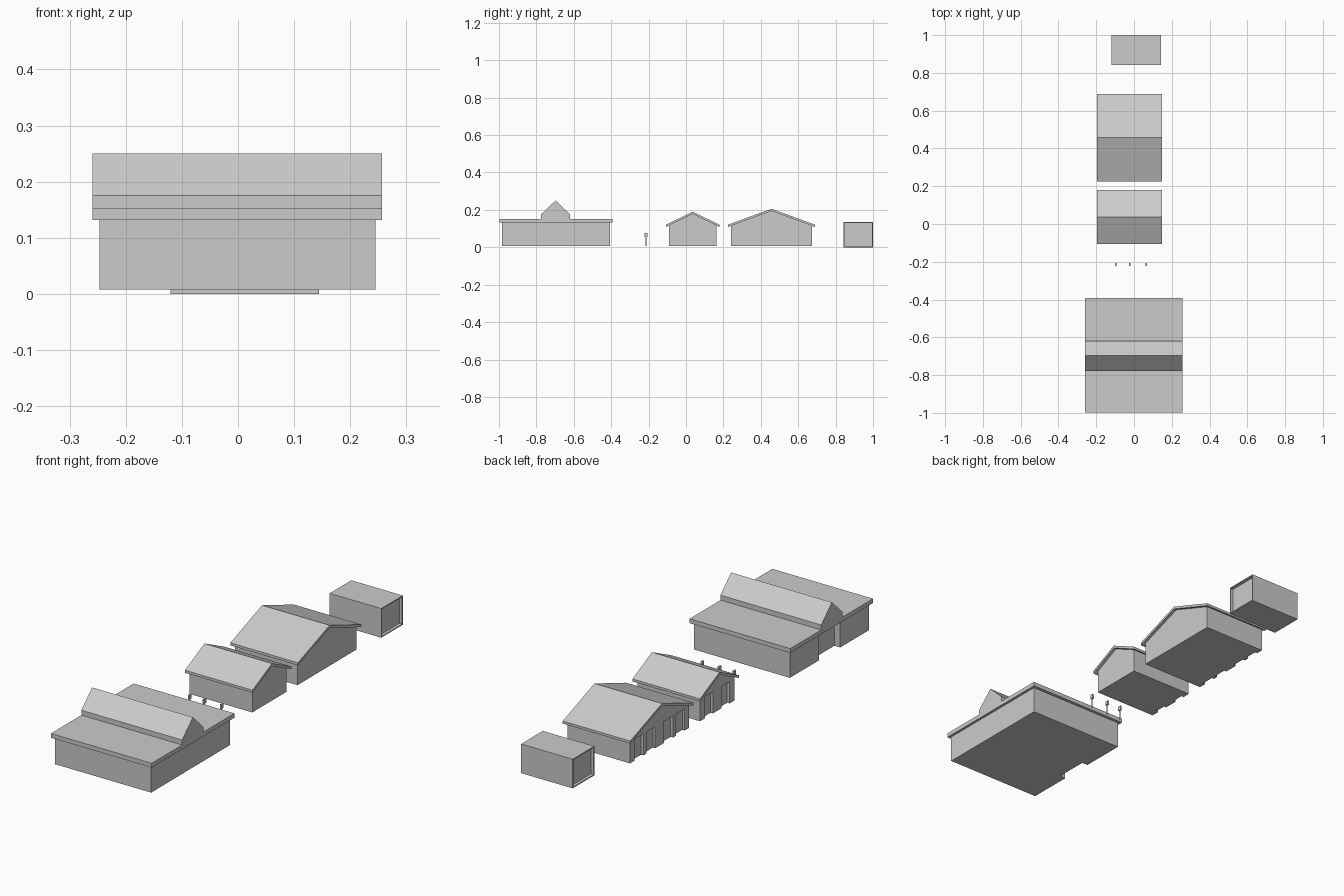
import bpy, bmesh

if "Cube" in bpy.data.objects:
    bpy.data.objects.remove(bpy.data.objects["Cube"])

grey = bpy.data.materials.new("light grey")
grey.diffuse_color = (0.6, 0.6, 0.6, 1)
grey.use_nodes = True
grey.node_tree.nodes["Principled BSDF"].inputs["Base Color"].default_value = grey.diffuse_color
GROUND = 0.008


def finish(name, bm):
    bmesh.ops.recalc_face_normals(bm, faces=bm.faces)
    mesh = bpy.data.meshes.new(name)
    bm.to_mesh(mesh)
    bm.free()
    mesh.materials.append(grey)
    obj = bpy.data.objects.new(name, mesh)
    bpy.context.collection.objects.link(obj)
    return obj


def extrude_x(name, x0, x1, profile):
    """Sweep a (y, z) outline along x."""
    bm = bmesh.new()
    face = bm.faces.new([bm.verts.new((x0, y, z)) for y, z in profile])
    moved = bmesh.ops.extrude_face_region(bm, geom=[face])["geom"]
    verts = [v for v in moved if isinstance(v, bmesh.types.BMVert)]
    bmesh.ops.translate(bm, verts=verts, vec=(x1 - x0, 0, 0))
    # extruding keeps the first cap only when it is still present
    if not any(all(abs(v.co.x - x0) < 1e-6 for v in f.verts) for f in bm.faces):
        bm.faces.new([v for v in bm.verts if abs(v.co.x - x0) < 1e-6])
    return finish(name, bm)


def box(name, x0, x1, y0, y1, z0, z1):
    return extrude_x(name, x0, x1, [(y0, z0), (y1, z0), (y1, z1), (y0, z1)])


def cut(obj, *bounds):
    """Carve box-shaped recesses out of an object."""
    for b in bounds:
        cutter = box("recess_cutter", *b)
        cutter.hide_render = True
        mod = obj.modifiers.new("recess", 'BOOLEAN')
        mod.operation = 'DIFFERENCE'
        mod.solver = 'EXACT'
        mod.object = cutter
        bpy.context.view_layer.objects.active = obj
        bpy.ops.object.modifier_apply(modifier=mod.name)
        bpy.data.objects.remove(cutter)


def gabled_house(label, mid, half_wall, half_roof, peak, eave, doors, door_width):
    """House with an overhanging pitched roof and door recesses on its left end."""
    t = 0.012
    slope = (peak - eave) / half_roof
    wall_top = peak - t - slope * half_wall
    walls = extrude_x(label + "_walls", -0.185, 0.136, [
        (mid - half_wall, GROUND), (mid + half_wall, GROUND),
        (mid + half_wall, wall_top), (mid, peak - t), (mid - half_wall, wall_top)])
    for off in doors:
        y = mid + off
        cut(walls, (-0.25, -0.173, y - door_width / 2, y + door_width / 2, -0.05, 0.108))
    extrude_x(label + "_roof", -0.197, 0.149, [
        (mid - half_roof, eave), (mid, peak), (mid + half_roof, eave),
        (mid + half_roof, eave - t), (mid, peak - t), (mid - half_roof, eave - t)])


# Main hall: walls with a recessed entrance, flat roof slab, raised ridge
hall = box("hall_walls", -0.247, 0.245, -0.985, -0.407, GROUND, 0.132)
cut(hall, (-0.3, -0.217, -0.775, -0.62, -0.05, 0.1319))
box("hall_flat_roof", -0.259, 0.257, -0.998, -0.393, 0.132, 0.152)
extrude_x("hall_ridge_roof", -0.259, 0.257, [
    (-0.776, 0.152), (-0.619, 0.152), (-0.619, 0.175), (-0.697, 0.25), (-0.776, 0.175)])

# Two gabled houses
gabled_house("small_house", 0.036, 0.126, 0.143, 0.19, 0.121, (-0.061, 0.061), 0.058)
gabled_house("large_house", 0.457, 0.216, 0.232, 0.206, 0.121,
             (-0.151, -0.065, 0.065, 0.151), 0.064)

# Storage box, recessed at both ends
store = box("storage_box", -0.12, 0.144, 0.842, 1.0, 0, 0.135)
cut(store, (0.13, 0.2, 0.847, 0.995, 0.005, 0.13),
    (-0.2, -0.106, 0.847, 0.995, 0.005, 0.13))

# Row of small posts with heads
for i, x in enumerate((-0.097, -0.022, 0.066)):
    box(f"post_{i + 1}", x - 0.0015, x + 0.0015, -0.2155, -0.2125, GROUND, 0.056)
    box(f"post_head_{i + 1}", x - 0.004, x + 0.004, -0.222, -0.206, 0.056, 0.076)
